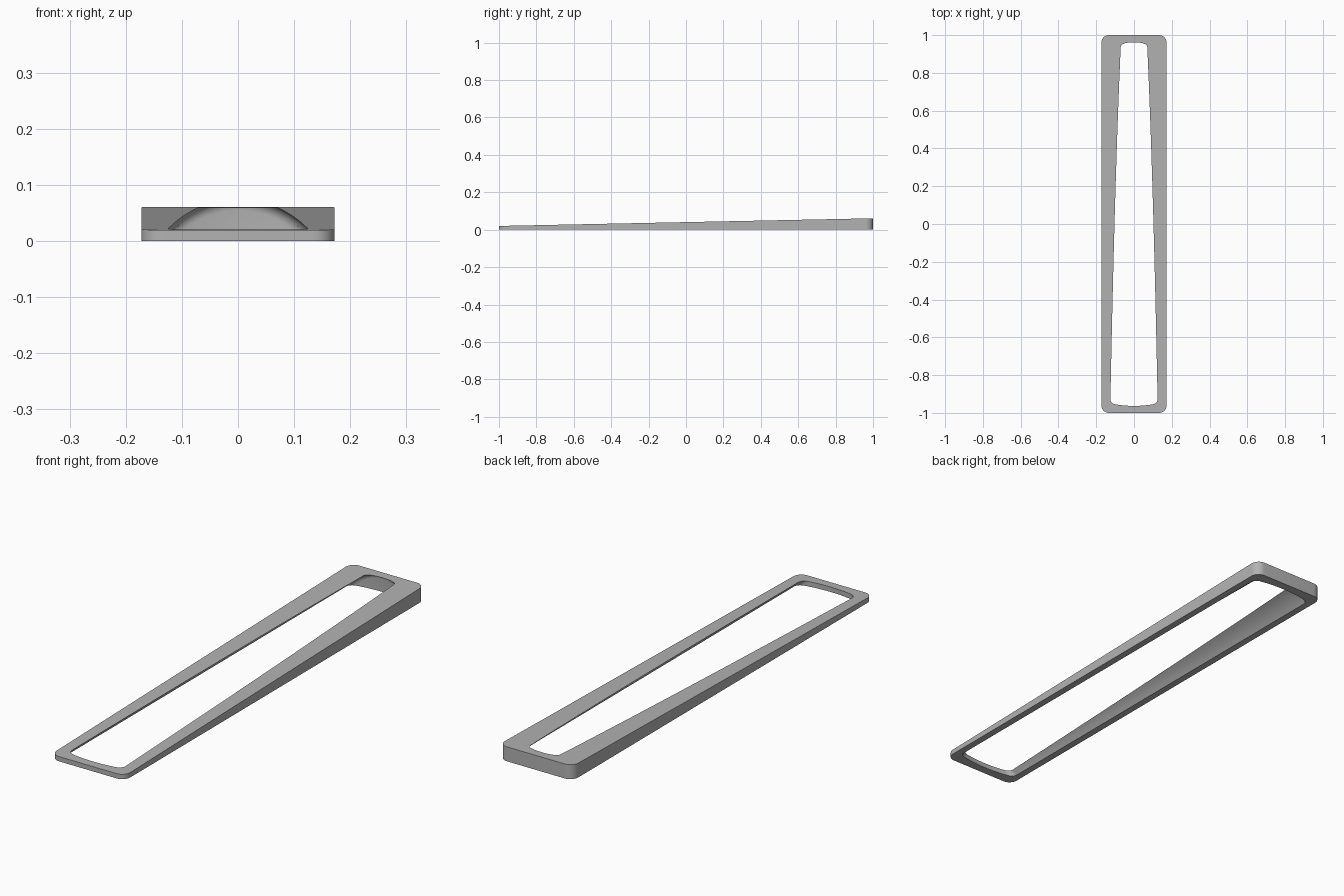
import bpy, bmesh
from math import sin, cos, pi, acos
from mathutils import Vector

cube = bpy.data.objects.get("Cube")
if cube:
    bpy.data.objects.remove(cube, do_unlink=True)

HALF_W, HALF_L = 0.172, 1.0
FRONT_H, BACK_H = 0.02, 0.061

grey = bpy.data.materials.new("plain grey")
grey.use_nodes = True
grey.diffuse_color = (0.45, 0.45, 0.45, 1)
grey.node_tree.nodes["Principled BSDF"].inputs["Base Color"].default_value = (0.45, 0.45, 0.45, 1)


def make_object(name, bm):
    bmesh.ops.recalc_face_normals(bm, faces=bm.faces)
    mesh = bpy.data.meshes.new(name)
    bm.to_mesh(mesh)
    bm.free()
    mesh.materials.append(grey)
    obj = bpy.data.objects.new(name, mesh)
    bpy.context.collection.objects.link(obj)
    return obj


def top_height(y):
    return FRONT_H + (BACK_H - FRONT_H) * (y + HALF_L) / (2 * HALF_L)


# Wedge body: rounded rectangle raised to a sloping top
def wedge_body(radius=0.038, steps=10):
    bm = bmesh.new()
    outline = []
    for quarter, (sx, sy) in enumerate([(1, 1), (-1, 1), (-1, -1), (1, -1)]):
        for i in range(steps + 1):
            a = (quarter + i / steps) * pi / 2
            outline.append((sx * (HALF_W - radius) + radius * cos(a),
                            sy * (HALF_L - radius) + radius * sin(a)))
    low = [bm.verts.new((x, y, 0)) for x, y in outline]
    high = [bm.verts.new((x, y, top_height(y))) for x, y in outline]
    bm.faces.new(low)
    bm.faces.new(high)
    for i in range(len(low)):
        j = (i + 1) % len(low)
        bm.faces.new((low[i], low[j], high[j], high[i]))
    return make_object("tapered_frame", bm)


# Arched opening: long barrel vault with bowed, filleted ends (convex)
def arch_cutter(radius=0.1733, centre=-0.0987, floor=-0.02, fillet=0.02):
    bm = bmesh.new()
    steps, rings = 56, 8
    for end in (-1, 1):
        for k in range(rings + 1):
            t = k / rings * pi / 2
            r = radius - fillet * (1 - cos(t))
            spread = acos((floor - centre) / r)
            for i in range(steps + 1):
                a = spread * (2 * i / steps - 1)
                x, z = r * sin(a), centre + r * cos(a)
                y = end * (0.963 - x * x / 1.2 - fillet * (1 - sin(t)))
                bm.verts.new((x, y, z))
                if k == rings and 0 < i < steps:
                    bm.verts.new((x, y, floor))
    hull = bmesh.ops.convex_hull(bm, input=bm.verts)
    spare = {v for v in hull["geom_interior"] + hull["geom_unused"]
             if isinstance(v, bmesh.types.BMVert)}
    bmesh.ops.delete(bm, geom=list(spare), context="VERTS")
    bmesh.ops.dissolve_limit(bm, angle_limit=0.001, verts=bm.verts, edges=bm.edges)
    return make_object("opening_cutter", bm)


frame = wedge_body()
cutter = arch_cutter()
cutter.hide_render = True
cutter.hide_viewport = True

cut = frame.modifiers.new("opening", "BOOLEAN")
cut.operation = "DIFFERENCE"
cut.solver = "EXACT"
cut.object = cutter

# Bake the cut, remove the helper and shade
bpy.context.view_layer.objects.active = frame
frame.select_set(True)
bpy.ops.object.modifier_apply(modifier=cut.name)
bpy.data.objects.remove(cutter, do_unlink=True)
bpy.ops.object.shade_smooth_by_angle(angle=0.5)
